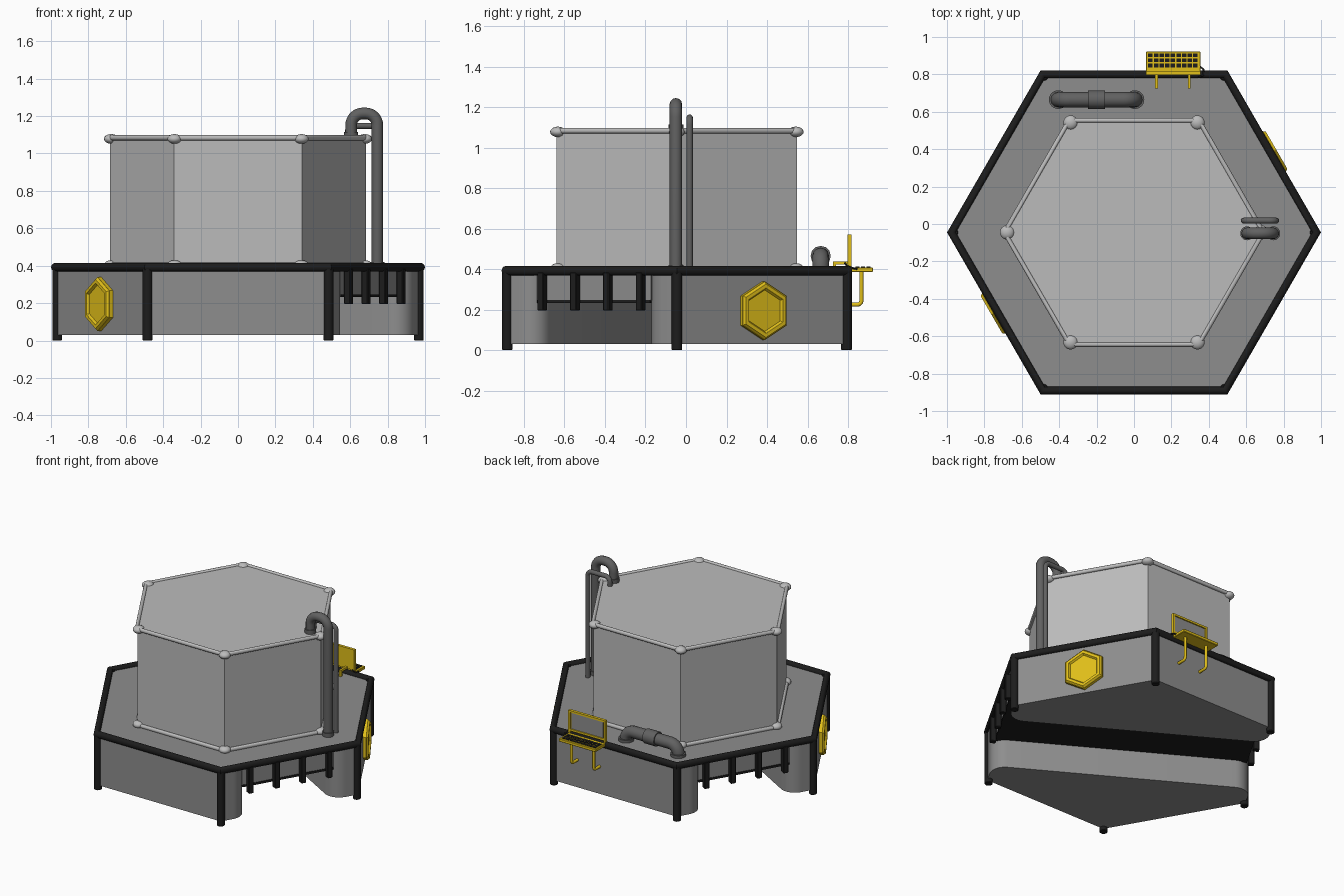
import bpy, bmesh
from math import sin, cos, pi, radians
from mathutils import Vector, Matrix

if "Cube" in bpy.data.objects:
    bpy.data.objects.remove(bpy.data.objects["Cube"])

CY = -0.045                      # plan centre of the hexagons
A = 0.845                        # distance from centre to the base faces


def material(name, rgb):
    m = bpy.data.materials.new(name)
    m.diffuse_color = (*rgb, 1)
    m.use_nodes = True
    m.node_tree.nodes["Principled BSDF"].inputs["Base Color"].default_value = m.diffuse_color
    return m


BLACK = material("black_rubber", (0.012, 0.012, 0.012))
YELLOW = material("yellow_paint", (0.75, 0.52, 0.01))
STEEL = material("dark_steel", (0.12, 0.12, 0.12))
BODY = material("body_grey", (0.27, 0.27, 0.27))
TANK = material("tank_grey", (0.5, 0.5, 0.5))


def finish(ob, mat):
    ob.data.materials.clear()
    ob.data.materials.append(mat)
    bpy.ops.object.select_all(action='DESELECT')
    bpy.context.view_layer.objects.active = ob
    ob.select_set(True)
    bpy.ops.object.shade_smooth_by_angle(angle=radians(35))
    return ob


def prism(name, outline, z0, z1, mat, matrix=Matrix(), bevel=0):
    bm = bmesh.new()
    low = bm.faces.new([bm.verts.new((x, y, z0)) for x, y in outline])
    ext = bmesh.ops.extrude_face_region(bm, geom=[low], use_keep_orig=True)
    for v in ext["geom"]:
        if isinstance(v, bmesh.types.BMVert):
            v.co.z = z1
    bmesh.ops.recalc_face_normals(bm, faces=bm.faces)
    if bevel:
        bmesh.ops.bevel(bm, geom=bm.edges[:], offset=bevel, segments=1, affect='EDGES')
    bm.transform(matrix)
    me = bpy.data.meshes.new(name)
    bm.to_mesh(me)
    bm.free()
    ob = bpy.data.objects.new(name, me)
    bpy.context.collection.objects.link(ob)
    return finish(ob, mat)


def box(name, x0, x1, y0, y1, z0, z1, mat, matrix=Matrix(), bevel=0):
    return prism(name, [(x0, y0), (x1, y0), (x1, y1), (x0, y1)], z0, z1, mat, matrix, bevel)


def ring(r, n=6, start=0, cx=0, cy=0):
    return [(cx + r * cos(start + k * 2 * pi / n), cy + r * sin(start + k * 2 * pi / n)) for k in range(n)]


def tube(name, pts, radius, mat, fillet=0, cyclic=False):
    pts = [Vector(p) for p in pts]
    path = []
    for i, p in enumerate(pts):
        if not fillet or i in (0, len(pts) - 1):
            path.append(p)
            continue
        a = (pts[i - 1] - p).normalized()
        b = (pts[i + 1] - p).normalized()
        centre = p + (a + b) * fillet           # right-angle bend
        for k in range(9):
            t = k / 8 * pi / 2
            path.append(centre - b * fillet * cos(t) - a * fillet * sin(t))
    cu = bpy.data.curves.new(name, 'CURVE')
    cu.dimensions = '3D'
    cu.bevel_depth = radius
    cu.bevel_resolution = 4
    cu.use_fill_caps = True
    sp = cu.splines.new('POLY')
    sp.points.add(len(path) - 1)
    for s, p in zip(sp.points, path):
        s.co = (*p, 1)
    sp.use_cyclic_u = cyclic
    ob = bpy.data.objects.new(name, cu)
    bpy.context.collection.objects.link(ob)
    bpy.ops.object.select_all(action='DESELECT')
    bpy.context.view_layer.objects.active = ob
    ob.select_set(True)
    bpy.ops.object.convert(target='MESH')
    return finish(bpy.context.object, mat)


centre = Matrix.Translation((0, CY, 0))
channel = centre @ Matrix.Rotation(radians(-30), 4, 'Z')   # x runs along the tunnel

# base: two half bodies with rounded tunnel mouths
half, r = 0.30, 0.10
R = A / cos(pi / 6)
arc = [(A - r + r * cos(t), half + r - r * sin(t)) for t in [k * pi / 16 for k in range(9)]]
outline = [(0, R), (A, R / 2)] + arc + [(-x, y) for x, y in reversed(arc)] + [(-A, R / 2)]
prism("base_half_back", outline, 0.03, 0.375, BODY, channel)
prism("base_half_front", [(-x, -y) for x, y in outline], 0.03, 0.375, BODY, channel)
box("tunnel_lintel", -A + .025, A - .025, -.325, .325, 0.245, 0.375, BODY, channel)
box("tunnel_ceiling", -A + .02, A - .02, -.322, .322, 0.232, 0.247, BLACK, channel)
prism("deck", ring(0.97), 0.37, 0.392, BODY, centre)

# rail, legs and hanging tunnel posts
tube("rail", [(x, y + CY, 0.392) for x, y in ring(0.976)], 0.0235, BLACK, cyclic=True)
for i, (x, y) in enumerate(ring(0.967)):
    prism(f"leg_{i}", ring(0.027, 12), 0, 0.4, BLACK, Matrix.Translation((x, y + CY, 0)), 0.004)
for side in (-1, 1):
    for i in range(4):
        s = -0.28 + i * 0.187
        box(f"tunnel_post_{side}_{i}", side * A - .02, side * A + .02, s - .018, s + .018,
            0.195, 0.385, BLACK, channel, 0.004)

# tank with rims and corner caps
prism("tank", ring(0.685), 0.385, 1.087, TANK, centre)
for level, z in (("lower", 0.402), ("upper", 1.084)):
    tube(f"{level}_rim", [(x, y + CY, z) for x, y in ring(0.692)], 0.014, TANK, cyclic=True)
    for i, (x, y) in enumerate(ring(0.678)):
        bpy.ops.mesh.primitive_uv_sphere_add(segments=16, ring_count=8, radius=1,
                                             location=(x, y + CY, z - 0.006 if z > 1 else z + 0.002))
        cap = bpy.context.object
        cap.name = f"{level}_corner_cap_{i}"
        cap.scale = (0.039, 0.039, 0.026)
        finish(cap, TANK)

# side pipes looping over the tank rim
tube("riser_pipe", [(.745, -.05, .39), (.745, -.05, 1.214), (.605, -.05, 1.214), (.605, -.05, 1.08)],
     0.031, STEEL, 0.062)
tube("thin_riser_pipe", [(.76, .018, .39), (.76, .018, 1.148), (.587, .018, 1.148), (.587, .018, 1.08)],
     0.016, STEEL, 0.035)
for i, (x, z) in enumerate(((.745, .39), (.605, 1.085))):
    prism(f"riser_flange_{i}", ring(0.037, 20, 0, x, -.05), z, z + 0.03, STEEL)

# deck pipe with coupling
tube("deck_pipe", [(-.405, .665, .38), (-.405, .665, .465), (.005, .665, .465), (.005, .665, .38)],
     0.041, STEEL, 0.062)
tube("pipe_coupling", [(-.245, .665, .465), (-.155, .665, .465)], 0.05, STEEL)
for i, x in enumerate((-.405, .005)):
    prism(f"deck_pipe_flange_{i}", ring(0.05, 24, 0, x, .665), 0.385, 0.412, STEEL)

# control desk: keyboard, keys, screen and brackets
box("keyboard", .065, .355, .812, .923, .386, .408, YELLOW, bevel=0.003)
for row in range(3):
    for col in range(9):
        x, y = .076 + col * .030, .838 + row * .027
        box(f"key_{row}_{col}", x, x + .024, y, y + .019, .405, .412, BLACK)
box("screen_back", .07, .35, .797, .808, .425, .568, YELLOW)
box("screen", .085, .335, .806, .811, .44, .553, BODY)
for i, x in enumerate((.065, .341)):
    box(f"screen_side_{i}", x, x + .014, .797, .817, .41, .57, YELLOW)
for i, z in enumerate((.425, .556)):
    box(f"screen_bar_{i}", .065, .355, .797, .817, z, z + .014, YELLOW)
for i, x in enumerate((.12, .295)):
    box(f"screen_arm_{i}", x - .007, x + .007, .725, .81, .422, .438, YELLOW)
    box(f"screen_arm_foot_{i}", x - .007, x + .007, .725, .741, .385, .424, YELLOW)
    tube(f"desk_bracket_{i}", [(x, .79, .225), (x, .866, .225), (x, .866, .39)], 0.01, YELLOW, 0.02)
tube("keyboard_cable", [(.345, .85, .40), (.372, .825, .405), (.37, .795, .415), (.345, .785, .43)], 0.005, BLACK)

# plain hexagonal plaques on two opposite faces
for name, angle in (("front_left", 210), ("back_right", 30)):
    # local x = tangent, local y = up, local z = outward
    m = (centre @ Matrix.Rotation(radians(angle), 4, 'Z') @ Matrix.Translation((A, 0, .195))
         @ Matrix.Rotation(pi / 2, 4, 'Z') @ Matrix.Rotation(pi / 2, 4, 'X'))
    prism(f"{name}_plaque", ring(.145, 6, pi / 6), -.01, .022, YELLOW, m)
    bm = bmesh.new()
    loops = [[bm.verts.new((x, y, z)) for x, y in ring(rad, 6, pi / 6)]
             for rad, z in ((.145, .02), (.132, .035), (.112, .035), (.102, .022))]
    for a, b in zip(loops, loops[1:]):
        for k in range(6):
            bm.faces.new((a[k], a[(k + 1) % 6], b[(k + 1) % 6], b[k]))
    bm.transform(m)
    me = bpy.data.meshes.new(f"{name}_plaque_border")
    bm.to_mesh(me)
    bm.free()
    ob = bpy.data.objects.new(me.name, me)
    bpy.context.collection.objects.link(ob)
    finish(ob, YELLOW)
